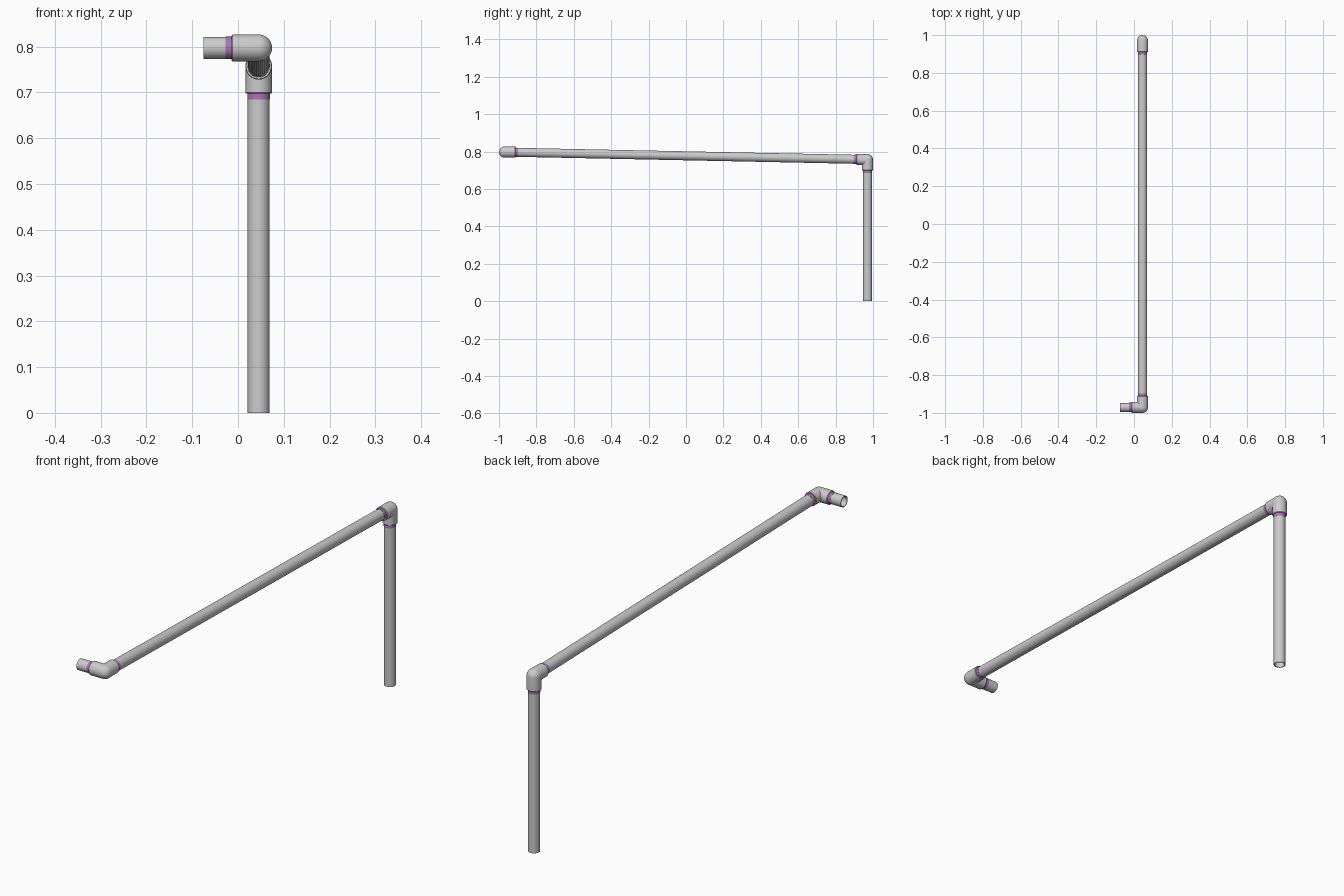
import bpy, bmesh, math
from mathutils import Vector as V

if "Cube" in bpy.data.objects:
    bpy.data.objects.remove(bpy.data.objects["Cube"])

N = 32
PIPE_R, BORE_R, ELBOW_R, SOCKET = 0.024, 0.0205, 0.0293, 0.059
CX, CY = 0.0452, 0.9707
NEAR = V((CX, -CY, 0.797))
FAR = V((CX, CY, 0.757))

primer = bpy.data.materials.new("purple_primer")
primer.diffuse_color = (0.42, 0.17, 0.5, 1)
primer.use_nodes = True
primer.node_tree.nodes["Principled BSDF"].inputs["Base Color"].default_value = primer.diffuse_color


def finish(name, rings, closed=False, mat=None):
    """Skin a list of point rings into a smooth object."""
    bm = bmesh.new()
    vs = [[bm.verts.new(p) for p in ring] for ring in rings]
    for i in range(len(vs) if closed else len(vs) - 1):
        a, b = vs[i], vs[(i + 1) % len(vs)]
        for k in range(N):
            m = (k + 1) % N
            bm.faces.new((a[k], a[m], b[m], b[k]))
    bmesh.ops.remove_doubles(bm, verts=bm.verts, dist=1e-6)
    bmesh.ops.recalc_face_normals(bm, faces=bm.faces)
    me = bpy.data.meshes.new(name)
    bm.to_mesh(me)
    bm.free()
    ob = bpy.data.objects.new(name, me)
    bpy.context.collection.objects.link(ob)
    if mat:
        me.materials.append(mat)
    bpy.ops.object.select_all(action='DESELECT')
    ob.select_set(True)
    bpy.context.view_layer.objects.active = ob
    bpy.ops.object.shade_smooth_by_angle(angle=math.radians(35))
    return ob


def circle(c, u, v, r):
    return [c + r * (math.cos(2 * math.pi * k / N) * u + math.sin(2 * math.pi * k / N) * v)
            for k in range(N)]


def tube(name, p, q, outer, inner, mat=None):
    """Hollow pipe with a thin wall from p to q."""
    d = (q - p).normalized()
    u = d.orthogonal().normalized()
    v = d.cross(u)
    finish(name, [circle(c, u, v, r) for c, r in
                  ((p, outer), (q, outer), (q, inner), (p, inner))], True, mat)


def elbow(name, c, d1, d2):
    """Right-angle fitting: two sockets, ball outer corner, mitred inner corner."""
    n = d1.cross(d2)
    lip = ((0.03, PIPE_R), (SOCKET - 0.0005, PIPE_R), (SOCKET, 0.0275), (SOCKET - 0.002, ELBOW_R))
    rings = [circle(c + d1 * o, -d2, n, r) for o, r in lip]
    for s in range(9):
        t = s / 8 * math.pi / 2
        out = -d2 * math.cos(t) - d1 * math.sin(t)
        ring = []
        for k in range(N):
            a = 2 * math.pi * k / N
            u = ELBOW_R * math.cos(a)
            side = out * u if u > 0 else (d1 + d2) * -u
            ring.append(c + side + n * (ELBOW_R * math.sin(a)))
        rings.append(ring)
    rings += [circle(c + d2 * o, -d1, n, r) for o, r in reversed(lip)]
    finish(name, rings)


X, Y, Z = V((1, 0, 0)), V((0, 1, 0)), V((0, 0, 1))

# Elbow fittings
elbow("near_elbow", NEAR, -X, Y)
elbow("far_elbow", FAR, -Y, -Z)

# Pipes
run = (FAR - NEAR).normalized()
tube("stub_pipe", NEAR - X * 0.028, V((-0.0752, NEAR.y, NEAR.z)), PIPE_R, BORE_R)
tube("long_pipe", NEAR + run * 0.028, FAR - run * 0.028, PIPE_R, BORE_R)
tube("upright_pipe", FAR - Z * 0.028, V((FAR.x, FAR.y, 0)), PIPE_R, BORE_R)

# Purple primer bands beside each socket
for name, c, d in (("stub_primer", NEAR, -X), ("long_near_primer", NEAR, run),
                   ("long_far_primer", FAR, -run), ("upright_primer", FAR, -Z)):
    tube(name, c + d * 0.05, c + d * 0.0725, PIPE_R + 0.0005, PIPE_R - 0.001, primer)
